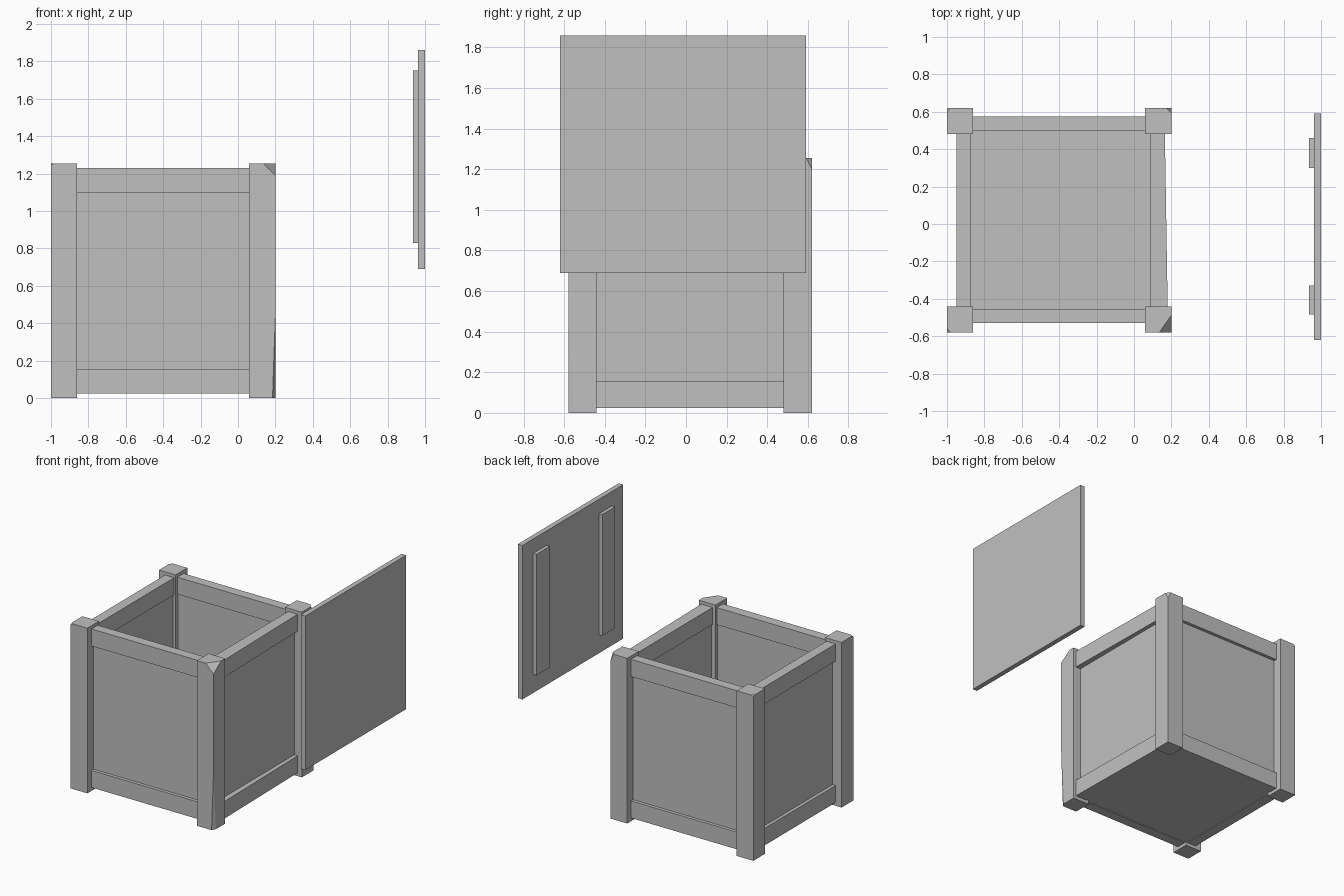
import bpy
import bmesh
from mathutils import Vector

cube = bpy.data.objects.get("Cube")
if cube:
    bpy.data.objects.remove(cube, do_unlink=True)

grey = bpy.data.materials.new("plain grey")
grey.use_nodes = True
GREY = (0.53, 0.53, 0.53, 1)
grey.diffuse_color = GREY
grey.node_tree.nodes["Principled BSDF"].inputs["Base Color"].default_value = GREY


def box(name, x, y, z, chips=()):
    """Box from (min, max) ranges; each chip is (point, outward normal) of a cut."""
    bm = bmesh.new()
    bmesh.ops.create_cube(bm, size=1)
    for v in bm.verts:
        v.co = [r[0] if c < 0 else r[1] for c, r in zip(v.co, (x, y, z))]
    for point, normal in chips:
        geom = bm.verts[:] + bm.edges[:] + bm.faces[:]
        bmesh.ops.bisect_plane(bm, geom=geom, plane_co=point,
                               plane_no=Vector(normal).normalized(), clear_outer=True)
        bmesh.ops.holes_fill(bm, edges=[e for e in bm.edges if e.is_boundary])
    bmesh.ops.recalc_face_normals(bm, faces=bm.faces)
    mesh = bpy.data.meshes.new(name)
    bm.to_mesh(mesh)
    bm.free()
    mesh.materials.append(grey)
    obj = bpy.data.objects.new(name, mesh)
    bpy.context.collection.objects.link(obj)
    return obj


# Corner posts, with worn outer corners
LEFT_X, RIGHT_X = (-1.0, -0.86), (0.06, 0.20)
FRONT_Y, BACK_Y = (-0.58, -0.44), (0.48, 0.62)
POST_Z = (0, 1.255)
box("post_front_right", LEFT_X, FRONT_Y, POST_Z,
    [((-1, -0.58, 1.245), (-1, -1, 2))])
box("post_back_right", LEFT_X, BACK_Y, POST_Z,
    [((-1, 0.62, 1.245), (-1, 1, 2))])
box("post_front_left", RIGHT_X, FRONT_Y, POST_Z,
    [((0.2, -0.58, 1.19), (1, -0.7, 1)),
     ((0.2, -0.58, 0.45), (2, -1, -0.07))])
box("post_back_left", RIGHT_X, BACK_Y, POST_Z,
    [((0.2, 0.62, 1.2), (2, 2, 1))])

# Top and bottom rails with inset panels between the posts
INNER_X, INNER_Y = (-0.86, 0.06), (-0.44, 0.48)
PANEL_Z = (0.1, 1.16)
for level, z in (("top", (1.10, 1.23)), ("bottom", (0.025, 0.155))):
    box(f"{level}_rail_front", INNER_X, (-0.53, -0.455), z)
    box(f"{level}_rail_back", INNER_X, (0.50, 0.575), z)
    box(f"{level}_rail_right", (-0.95, -0.873), INNER_Y, z)
    side = box(f"{level}_rail_left", (0.085, 0.165), INNER_Y, z)
    # The left rails lean slightly outward towards the front
    for v in side.data.vertices:
        if v.co.x > 0.1 and v.co.y < 0:
            v.co.x += 0.015

box("panel_front", INNER_X, (-0.505, -0.465), PANEL_Z)
box("panel_back", INNER_X, (0.51, 0.55), PANEL_Z)
box("panel_right", (-0.925, -0.883), INNER_Y, PANEL_Z)
box("panel_left", (0.095, 0.137), INNER_Y, PANEL_Z)
box("floor", (-0.92, 0.13), (-0.50, 0.54), (0.03, 0.07))

# Lid standing beside the crate, with two battens on its inner face
box("lid", (0.962, 1.0), (-0.62, 0.59), (0.69, 1.86))
for name, y in (("front", (-0.485, -0.33)), ("back", (0.30, 0.46))):
    box(f"lid_batten_{name}", (0.935, 0.965), y, (0.83, 1.75))
